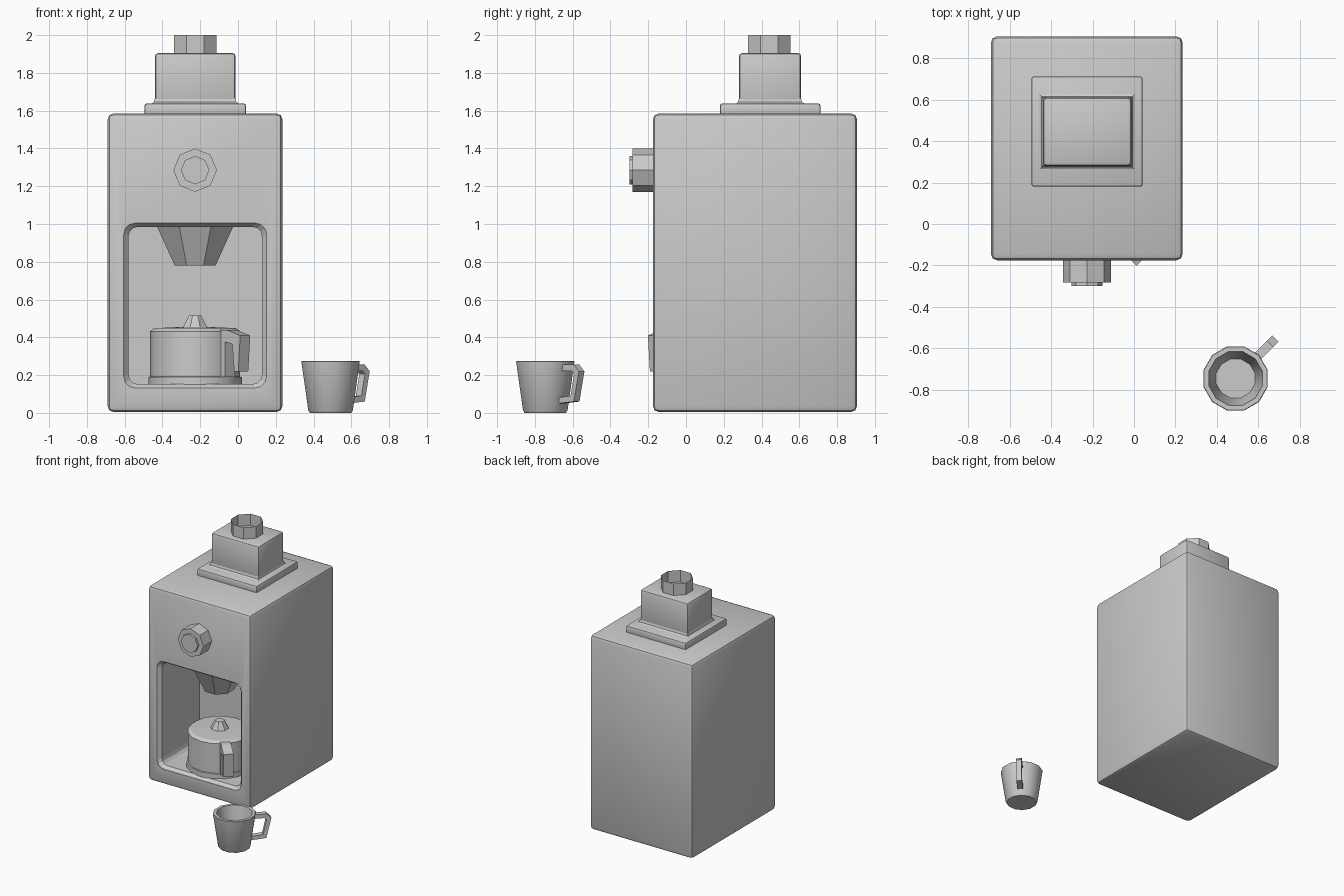
import bpy, bmesh, math
from mathutils import Vector, Matrix

if "Cube" in bpy.data.objects:
    bpy.data.objects.remove(bpy.data.objects["Cube"])

CX = -0.227          # machine centre line
POT_Y = 0.09


def finish(name, bm, smooth=None, loc=(0, 0, 0), matrix=None):
    bmesh.ops.recalc_face_normals(bm, faces=bm.faces)
    if matrix:
        bm.transform(matrix)
    me = bpy.data.meshes.new(name)
    bm.to_mesh(me)
    bm.free()
    ob = bpy.data.objects.new(name, me)
    ob.location = loc
    bpy.context.collection.objects.link(ob)
    if smooth:
        bpy.ops.object.select_all(action='DESELECT')
        ob.select_set(True)
        bpy.context.view_layer.objects.active = ob
        bpy.ops.object.shade_smooth_by_angle(angle=math.radians(smooth))
    return ob


def loft(bm, rings, caps=(True, True)):
    vs = [[bm.verts.new(p) for p in r] for r in rings]
    n = len(vs[0])
    for a, b in zip(vs, vs[1:]):
        for i in range(n):
            bm.faces.new((a[i], a[(i + 1) % n], b[(i + 1) % n], b[i]))
    if caps[0]:
        bm.faces.new(vs[0])
    if caps[1]:
        bm.faces.new(vs[-1])


def turned(name, profile, n, loc, turn=0.0, caps=(True, True), smooth=None, matrix=None):
    # lathe an (r, z) profile with n sides
    bm = bmesh.new()
    ang = [turn + 2 * math.pi * i / n for i in range(n)]
    loft(bm, [[(r * math.cos(a), r * math.sin(a), z) for a in ang] for r, z in profile], caps)
    return finish(name, bm, smooth, loc, matrix)


def box(name, lo, hi, bevel, segments=2):
    lo, hi = Vector(lo), Vector(hi)
    bm = bmesh.new()
    bmesh.ops.create_cube(bm, size=1)
    for v in bm.verts:
        v.co = Vector(c * s for c, s in zip(v.co, hi - lo)) + (lo + hi) / 2
    bmesh.ops.bevel(bm, geom=bm.edges[:], offset=bevel, segments=segments,
                    profile=0.5, affect='EDGES')
    return finish(name, bm, 40)


def handle(name, profile, width, loc, angle):
    # extrude an (r, z) outline sideways and swing it around z
    bm = bmesh.new()
    loft(bm, [[(r, s * width / 2, z) for r, z in profile] for s in (-1, 1)])
    return finish(name, bm, None, loc, Matrix.Rotation(math.radians(angle), 4, 'Z'))


def rounded_rect(x0, x1, z0, z1, r, y, steps=3):
    pts = []
    for k, (x, z) in enumerate([(x1 - r, z1 - r), (x0 + r, z1 - r), (x0 + r, z0 + r), (x1 - r, z0 + r)]):
        for i in range(steps + 1):
            a = math.pi / 2 * (k + i / steps)
            pts.append((x + r * math.cos(a), y, z + r * math.sin(a)))
    return pts


# machine body with a recessed brewing bay
body = box("machine_body", (-0.69, -0.175, 0.005), (0.235, 0.905, 1.585), 0.03)
bm = bmesh.new()
loft(bm, [rounded_rect(-0.605, 0.152, 0.132, 1.005, 0.06, -0.3),
          rounded_rect(-0.605, 0.152, 0.132, 1.005, 0.06, -0.172),
          rounded_rect(-0.58, 0.127, 0.152, 0.985, 0.05, -0.145),
          rounded_rect(-0.58, 0.127, 0.152, 0.985, 0.05, 0.335)])
cutter = finish("bay_cutter", bm)
cutter.hide_render = True
mod = body.modifiers.new("bay", 'BOOLEAN')
mod.operation = 'DIFFERENCE'
mod.solver = 'EXACT'
mod.object = cutter
bpy.context.view_layer.objects.active = body
bpy.ops.object.modifier_apply(modifier=mod.name)
bpy.data.objects.remove(cutter)

# hopper on the top
box("hopper_plate", (-0.495, 0.18, 1.57), (0.042, 0.712, 1.638), 0.012)
box("hopper_block", (-0.44, 0.28, 1.6), (-0.012, 0.61, 1.905), 0.018)
bm = bmesh.new()
loft(bm, [[(CX + sx * w, 0.445 + sy * d, z) for sx, sy in ((-1, -1), (1, -1), (1, 1), (-1, 1))]
          for w, d, z in ((0.232, 0.184, 1.636), (0.219, 0.17, 1.645), (0.213, 0.164, 1.665))])
finish("hopper_skirt", bm)
turned("filler_tube", [(0.122, 1.9), (0.122, 2.0)], 8, (CX, 0.44, 0),
       math.pi / 8, caps=(False, False))

# front knob
turned("front_knob", [(0.115, -0.02), (0.115, 0.108), (0.075, 0.108), (0.075, 0.125)], 8,
       (CX, -0.175, 1.285), matrix=Matrix.Rotation(math.pi / 2, 4, 'X'))

# brew funnel
turned("brew_funnel", [(0.117, 0.78), (0.225, 1.0)], 8, (CX, 0.075, 0), math.pi / 8)

# coffee pot
turned("pot", [(0.247, 0.15), (0.247, 0.19), (0.238, 0.192), (0.238, 0.432), (0.215, 0.449),
               (0.07, 0.455)], 16, (CX, POT_Y, 0), smooth=30)
turned("pot_lid_knob", [(0.072, 0.448), (0.036, 0.515)], 8, (CX, POT_Y, 0), math.pi / 8)
handle("pot_handle", [(0.21, 0.19), (0.262, 0.19), (0.262, 0.375), (0.315, 0.365), (0.33, 0.22),
                      (0.36, 0.22), (0.375, 0.41), (0.27, 0.44), (0.21, 0.44)],
       0.075, (CX, POT_Y, 0), -45)

# cup
turned("cup", [(0.113, 0.0), (0.122, 0.012), (0.16, 0.272), (0.157, 0.275), (0.134, 0.275),
               (0.097, 0.04)], 12, (0.49, -0.745, 0), math.pi / 12, smooth=35)
handle("cup_handle", [(0.145, 0.255), (0.235, 0.255), (0.272, 0.22), (0.235, 0.06), (0.12, 0.05),
                      (0.125, 0.082), (0.21, 0.09), (0.236, 0.205), (0.22, 0.222), (0.14, 0.222)],
       0.042, (0.49, -0.745, 0), 45)
